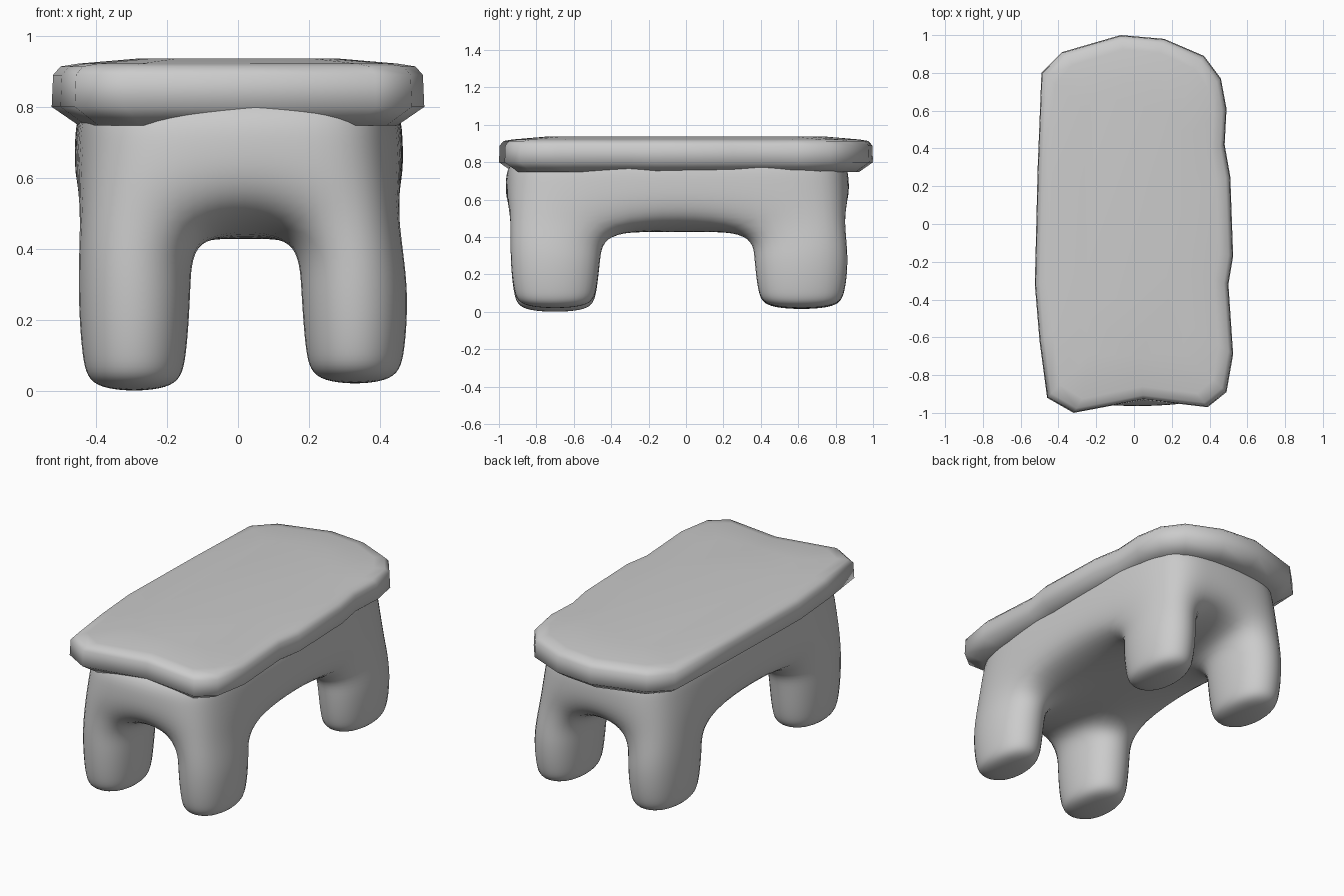
import bpy, bmesh

if "Cube" in bpy.data.objects:
    bpy.data.objects.remove(bpy.data.objects["Cube"])


def make_object(name, bm):
    bmesh.ops.recalc_face_normals(bm, faces=bm.faces[:])
    mesh = bpy.data.meshes.new(name)
    bm.to_mesh(mesh)
    bm.free()
    mesh.shade_smooth()
    ob = bpy.data.objects.new(name, mesh)
    bpy.context.collection.objects.link(ob)
    return ob


def bridge(bm, a, b):
    n = len(a)
    for k in range(n):
        bm.faces.new((a[k], a[(k + 1) % n], b[(k + 1) % n], b[k]))


# Slab top: uneven outline, stacked in inset rings
outline = [(-.32, -1.0), (-.46, -.92), (-.50, -.62), (-.525, -.32), (-.51, .3),
           (-.49, .80), (-.38, .91), (-.07, 1.0), (.16, .98), (.37, .89),
           (.46, .77), (.49, .61), (.48, .42), (.51, .25), (.525, -.17),
           (.50, -.32), (.525, -.69), (.49, -.89), (.39, -.97), (.05, -.93)]
rings = [(.20, .765), (.075, .748), (0, .80), (.004, .89),
         (.025, .914), (.075, .922), (.25, .937)]      # inset, height
bm = bmesh.new()
loops = [[bm.verts.new((x * (1 - i / .52), y * (1 - i), z)) for x, y in outline]
         for i, z in rings]
for a, b in zip(loops, loops[1:]):
    bridge(bm, a, b)
bm.faces.new(loops[0])
bm.faces.new(loops[-1])
make_object("slab_top", bm)

# Base: a 3 x 3 block whose corner cells run down into legs
xs = [-.475, -.115, .155, .48]
ys = [-.985, -.41, .33, .89]
bm = bmesh.new()
top, mid, low = {}, {}, {}
for i in range(4):
    for j in range(4):
        x, y, z = xs[i], ys[j], .425
        side, end = i in (0, 3), j in (0, 3)
        mx, my = x * .99, y
        if side and end:                              # rounded outer corners
            z, x, y = .48, x * .965, y * .98
            mx, my = mx * .90, my * .94
        elif end:                                     # ends sit back between legs
            z, y, my = .47, y * .965, y * .99
        elif side:                                    # sides sit in between legs
            z, x, mx = .47, x * .96, x * .98
        low[i, j] = bm.verts.new((x, y, z))
        top[i, j] = bm.verts.new((mx * .96, my * .96, .87))
        if side or end:
            mid[i, j] = bm.verts.new((mx, my, .70))


def cell(d, i, j):
    return [d[i, j], d[i + 1, j], d[i + 1, j + 1], d[i, j + 1]]


def leg(start, x0, x1, y0, y1, foot):
    prev = start
    mx, my = (x0 + x1) / 2, (y0 + y1) / 2
    for z, s in ((.30, 1.07), (foot + .08, .99), (foot - .006, .80)):
        ring = [bm.verts.new((mx + (x - mx) * s, my + (y - my) * s, z))
                for x, y in ((x0, y0), (x1, y0), (x1, y1), (x0, y1))]
        bridge(bm, prev, ring)
        prev = ring
    bm.faces.new(prev)


spans_x = {0: (-.455, -.13), 2: (.175, .485)}
spans_y = {0: (-.945, -.455), 2: (.36, .875)}
feet = {(0, 0): 0, (2, 0): .02, (0, 2): .015, (2, 2): .02}
for i in range(3):
    for j in range(3):
        bm.faces.new(cell(top, i, j))
        if (i, j) in feet:
            leg(cell(low, i, j), *spans_x[i], *spans_y[j], feet[i, j])
        else:
            bm.faces.new(cell(low, i, j))
edge = ([(i, 0) for i in range(3)] + [(3, j) for j in range(3)]
        + [(i, 3) for i in range(3, 0, -1)] + [(0, j) for j in range(3, 0, -1)])
bridge(bm, [low[k] for k in edge], [mid[k] for k in edge])
bridge(bm, [mid[k] for k in edge], [top[k] for k in edge])
base = make_object("legs_and_frame", bm)

# Soft rounded form
sub = base.modifiers.new("round", 'SUBSURF')
sub.levels = sub.render_levels = 3
